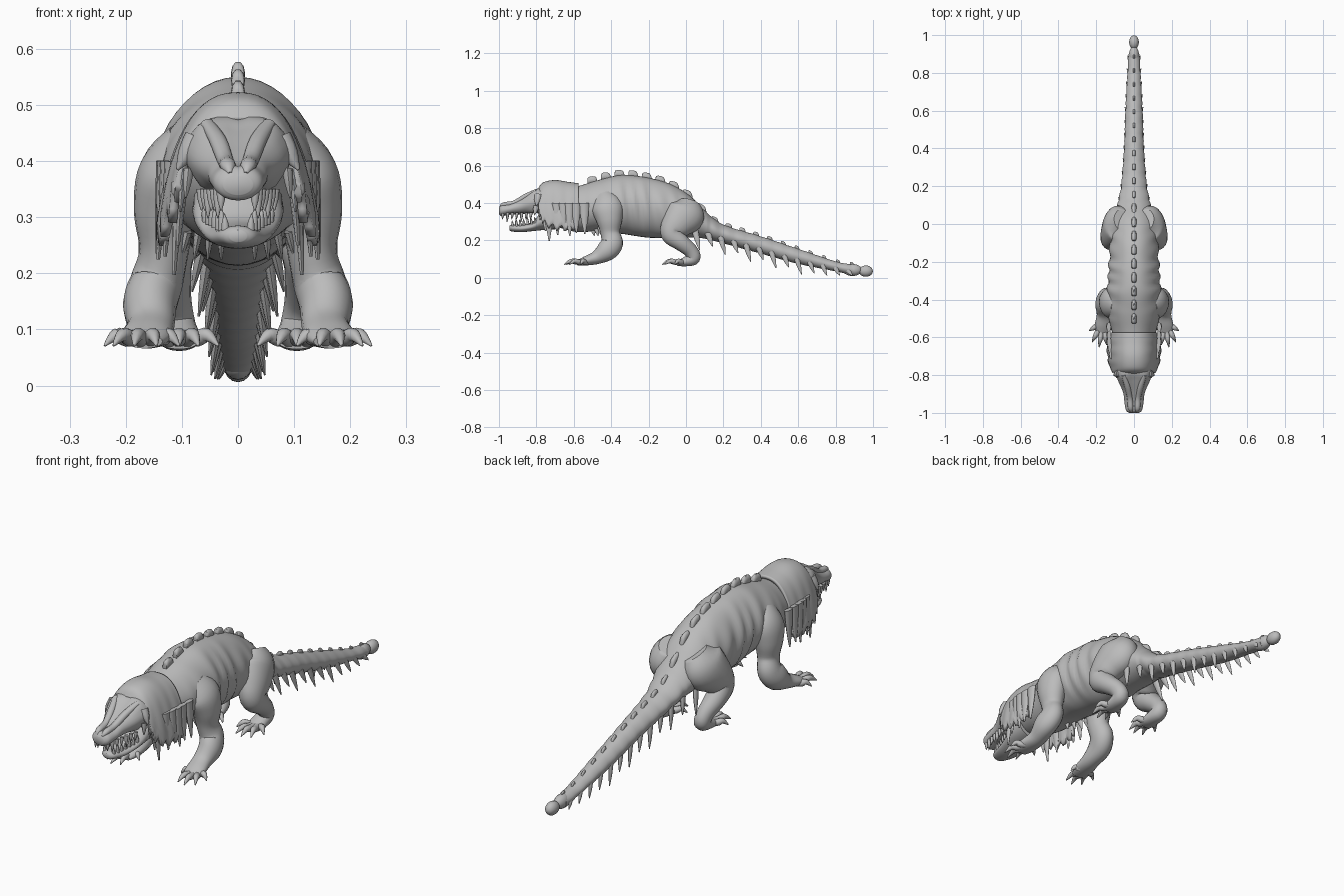
import bpy, bmesh, math, random
from mathutils import Vector

if "Cube" in bpy.data.objects:
    bpy.data.objects.remove(bpy.data.objects["Cube"])
random.seed(4)

hide = bpy.data.materials.new("grey_hide")
hide.use_nodes = True
hide.diffuse_color = (0.5, 0.5, 0.5, 1)
hide.node_tree.nodes["Principled BSDF"].inputs["Base Color"].default_value = (0.5, 0.5, 0.5, 1)


def finish(name, bm, angle=50):
    bmesh.ops.recalc_face_normals(bm, faces=bm.faces)
    mesh = bpy.data.meshes.new(name)
    bm.to_mesh(mesh)
    bm.free()
    obj = bpy.data.objects.new(name, mesh)
    bpy.context.collection.objects.link(obj)
    mesh.materials.append(hide)
    bpy.ops.object.select_all(action='DESELECT')
    obj.select_set(True)
    bpy.context.view_layer.objects.active = obj
    bpy.ops.object.shade_smooth_by_angle(angle=math.radians(angle))
    return obj


def spline(points, steps):
    """Catmull-Rom samples through tuples of any length."""
    p = [points[0]] + list(points) + [points[-1]]
    out = []
    for i in range(1, len(p) - 2):
        for k in range(steps):
            t = k / steps
            out.append([0.5 * (2*b + (c-a)*t + (2*a-5*b+4*c-d)*t*t + (3*b-a-3*c+d)*t**3)
                        for a, b, c, d in zip(*p[i-1:i+3])])
    return out + [list(points[-1])]


def tube(bm, points, steps=4, n=12, flat=False, shape=None):
    """Skin rings of (x, y, z, half width, half height) along a path."""
    s = spline(points, steps)
    rings = []
    for i, (x, y, z, rx, rz) in enumerate(s):
        t = Vector(s[min(i+1, len(s)-1)][:3]) - Vector(s[max(i-1, 0)][:3])
        t = Vector((0, 1, 0)) if flat else t.normalized()
        side = Vector((1, 0, 0))
        side = (side - t * side.dot(t)).normalized()
        up = side.cross(t)
        ring = []
        for k in range(n):
            a = 2 * math.pi * k / n
            fx, fz = shape(y, a) if shape else (1, 1)
            ring.append(bm.verts.new(Vector((x, y, z)) + side*rx*fx*math.cos(a) + up*rz*fz*math.sin(a)))
        rings.append(ring)
    for r, q in zip(rings, rings[1:]):
        for k in range(n):
            bm.faces.new((r[k], r[(k+1) % n], q[(k+1) % n], q[k]))
    bm.faces.new(rings[0])
    bm.faces.new(rings[-1])


def profile(rows):
    """Rows of (y, half width, top, bottom) to tube points."""
    return [(0, y, (t+b)/2, w, (t-b)/2) for y, w, t, b in rows]


def spike(bm, a, b, r, flatten=1.0):
    a, b = Vector(a), Vector(b)
    m = a.lerp(b, 0.5)
    tube(bm, [(*a, r*flatten, r), (*m, r*flatten*0.75, r*0.75), (*b, r*0.12, r*0.12)], 3, 8)


# Trunk and tail with rib folds and tail segments
trunk_rows = [(-0.76, .06, .44, .30), (-0.68, .09, .475, .27), (-0.58, .115, .49, .245), (-0.46, .14, .525, .25),
              (-0.34, .14, .55, .235), (-0.2, .132, .535, .215), (-0.08, .125, .50, .215), (0.02, .115, .44, .215),
              (0.1, .09, .36, .21), (0.2, .068, .285, .185), (0.4, .052, .222, .13), (0.6, .045, .155, .075),
              (0.8, .034, .088, .035), (0.9, .029, .07, .012)]


def ribs(y, a):
    c, s = math.cos(a), math.sin(a)
    roof = 1 - 0.2 * max(0, s)**2 * abs(c)
    mask = max(0, 1 - ((y + .25) / .3)**2)
    fold = 0.045 * mask * c*c * math.sin(y*85 + s*2.5 + math.sin(y*23))
    ring = 0.035 * math.sin(y * 90) if y > .12 else 0
    return roof + fold + ring, 1 + ring * .5 + 0.06*mask*c*c*math.sin(y*47)


bm = bmesh.new()
tube(bm, profile(trunk_rows), 10, 40, True, ribs)
finish("trunk_and_tail", bm)

# Bulbous tail tip
bm = bmesh.new()
for y, l, z, r in ((.89, .05, .042, .031), (.962, .037, .036, .029)):
    tube(bm, [(0, y + l*math.sin(t), z, r*math.cos(t)*.85 + .001, r*math.cos(t) + .001)
              for t in [-1.5 + .5*i for i in range(7)]], 2, 16, True)
finish("tail_tip", bm)

# Plates along the spine
bm = bmesh.new()
ridge = spline([(y, t) for y, w, t, b in trunk_rows], 20)


def top_at(y):
    return min(ridge, key=lambda q: abs(q[0] - y))[1]


for i in range(20):
    y = -0.5 + i * 0.073
    size = 1 if y < .1 else max(.4, .8 - y * .5)
    h = .026 * size
    z = top_at(y) - .008
    tube(bm, [(0, y - .027*size, z - .008, .007, .01), (0, y - .024*size, z + .014, .012*size, h*.75),
              (0, y + .014*size, top_at(y + .014) + .004, .012*size, h*.8),
              (0, y + .026*size, top_at(y + .026) - .012, .006, .01)], 3, 10, True)
finish("spine_plates", bm)

# Hanging spikes along the lower edges of the tail
bm = bmesh.new()
for i in range(13):
    y = .06 + i * .068
    row = min(spline(trunk_rows, 20), key=lambda q: abs(q[0] - y))
    length = (.075 if i % 2 == 0 else .045) * (1 - .035 * i)
    for s in (-1, 1):
        x, z = s * row[1] * .8, row[3] + .04 - .02 * y
        spike(bm, (x, y - .012, z), (x * 1.16 + s*.006, y + .014, max(.012, z - .03 - length)), .018 - .006*y, .55)
finish("tail_spikes", bm)

# Upper jaw and skull, lower jaw
bm = bmesh.new()


def skull_shape(y, a):
    brow = .07 * math.exp(-((y + .82) / .03)**2) * math.exp(-((abs(math.cos(a)) - .65) / .2)**2)
    groove = -.14 * math.exp(-(math.cos(a) / .18)**2) * (math.sin(a) > 0)
    return 1 + brow, 1 + brow * 3 + groove


tube(bm, profile([(-1, .026, .375, .34), (-.985, .043, .393, .33), (-.94, .051, .40, .338), (-.89, .058, .425, .34),
                  (-.83, .084, .46, .345), (-.78, .096, .485, .345), (-.7, .09, .48, .34)]), 6, 32, True, skull_shape)
finish("skull", bm)
bm = bmesh.new()
tube(bm, profile([(-.945, .015, .277, .256), (-.93, .033, .285, .248), (-.88, .05, .285, .244), (-.82, .064, .30, .25),
                  (-.77, .08, .355, .255), (-.7, .08, .39, .26)]), 5, 24, True)
finish("lower_jaw", bm)

# Teeth, cheek tusks, nostrils and brow horns
bm = bmesh.new()
for s in (-1, 1):
    for i in range(7):
        f = i / 6
        long = .04 if i in (1, 4) else .026
        x = s * (.03 + .035 * f)
        spike(bm, (x, -.978 + .15*f, .35), (x, -.982 + .15*f, .338 - long), .009)
        x = s * (.022 + .034 * f)
        spike(bm, (x, -.925 + .12*f, .272 + .02*f), (x * 1.1, -.93 + .12*f, .288 + .02*f + long*.7), .008)
    for y, x, z in ((-.8, .088, .335), (-.77, .097, .31)):
        spike(bm, (x*s, y, .385), (x*s*1.06, y - .01, z), .016, .6)
    spike(bm, (s*.075, -.79, .44), (s*.108, -.8, .385), .022)
finish("teeth_and_tusks", bm)
bm = bmesh.new()
for s in (-1, 1):
    tube(bm, [(s*.014, -.995, .378, .004, .004), (s*.018, -.975, .392, .014, .012), (s*.022, -.92, .40, .015, .014),
              (s*.035, -.86, .435, .016, .014), (s*.055, -.80, .468, .012, .008)], 4, 10)
finish("nasal_ridges", bm)

# Draped neck hood: an arched sheet with a ragged lower edge
bm = bmesh.new()
rows = spline([(-.785, .098, .472, .35), (-.76, .115, .503, .30), (-.7, .127, .515, .27),
               (-.63, .13, .505, .265), (-.575, .128, .498, .275)], 6)
cols, grid = 33, []
for j, (y, w, top, low) in enumerate(rows):
    line = []
    for k in range(cols):
        u = 2 * k / (cols - 1) - 1
        a = abs(u) * math.pi / 2
        drop = (1 - math.cos(a)) * (top - low) + (.018 * math.sin(j * 1.6) if abs(u) > .9 else 0)
        x = math.copysign(w * math.sin(a)**.85, u) * (1 + .12 * max(0, abs(u) - .6))
        line.append(bm.verts.new((x * (1 + .02*math.sin(y*110)*abs(u)), y, top - drop)))
    grid.append(line)
for r, q in zip(grid, grid[1:]):
    for k in range(cols - 1):
        bm.faces.new((r[k], r[k+1], q[k+1], q[k]))
hood = finish("neck_hood", bm)
mod = hood.modifiers.new("thickness", 'SOLIDIFY')
mod.thickness = .016
mod.offset = 0

# Long fringe hanging from the hood
bm = bmesh.new()
for s in (-1, 1):
    for y, x, low in ((-.755, .103, .25), (-.735, .11, .197), (-.69, .126, .23), (-.655, .133, .25),
                      (-.625, .138, .225), (-.59, .138, .24), (-.545, .14, .235)):
        spike(bm, (s*(x - .006), y, .40), (s*(x + .004), y + .004, low), .026, .45)
    for i in range(4):
        spike(bm, (s*(.03 + .02*i), -.5 + .02*i, .275), (s*(.03 + .024*i), -.49 + .02*i, .225), .016, .5)
finish("hood_fringe", bm)

# Legs: upper and lower limb, broad foot and clawed toes
limbs = {
    "front": ([(.08, -.44, .43, .05, .06), (.115, -.42, .375, .063, .085), (.13, -.41, .31, .056, .07),
               (.132, -.405, .24, .044, .052), (.145, -.395, .185, .047, .058), (.157, -.425, .145, .048, .056),
               (.155, -.48, .108, .042, .036), (.163, -.54, .09, .045, .024), (.17, -.58, .08, .036, .014)],
              [(.105, -.56), (.145, -.64), (.185, -.652), (.222, -.625), (.238, -.565)], (.165, -.52)),
    "hind": ([(.06, .02, .40, .05, .06), (.085, .0, .345, .075, .105), (.112, -.05, .285, .066, .085),
              (.128, -.075, .235, .05, .06), (.128, -.025, .188, .045, .045), (.118, .025, .145, .036, .038),
              (.11, .04, .105, .035, .036), (.105, -.01, .085, .038, .024), (.105, -.05, .078, .034, .013)],
             [(.035, -.06), (.07, -.115), (.105, -.128), (.145, -.115), (.172, -.06)], (.106, -.0)),
}
for name, (path, toes, palm) in limbs.items():
    for s, label in ((1, "left"), (-1, "right")):
        bm = bmesh.new()
        tube(bm, [(s*p[0], *p[1:]) for p in path], 5, 20)
        finish(f"{name}_leg_{label}", bm)
        bm = bmesh.new()
        for tx, ty in toes:
            a, b = Vector((palm[0], palm[1], .085)), Vector((tx, ty, .07))
            m, k = a.lerp(b, .45), a.lerp(b, .72)
            tube(bm, [(s*a.x, a.y, .085, .014, .014), (s*m.x, m.y, .084, .015, .015),
                      (s*k.x, k.y, .09, .012, .012), (s*b.x, b.y, .071, .002, .002)], 4, 10)
        finish(f"{name}_toes_{label}", bm)
